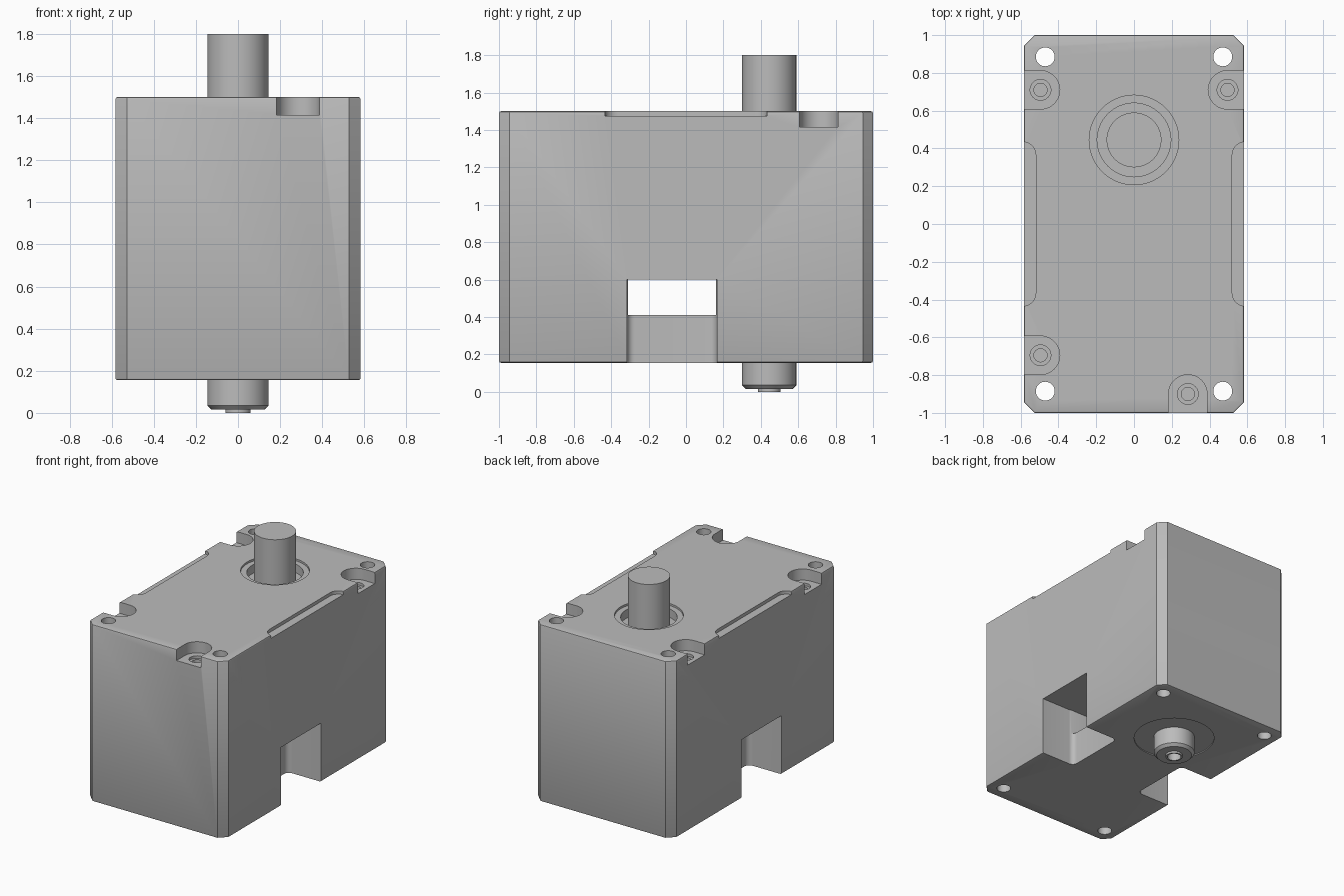
import bpy, bmesh, math

if "Cube" in bpy.data.objects:
    bpy.data.objects.remove(bpy.data.objects["Cube"])

grey = bpy.data.materials.new("housing grey")
grey.use_nodes = True
grey.diffuse_color = (0.5, 0.5, 0.5, 1)
grey.node_tree.nodes["Principled BSDF"].inputs["Base Color"].default_value = (0.5, 0.5, 0.5, 1)

HALF_X, HALF_Y, BASE, TOP = 0.582, 1.0, 0.155, 1.5
SHAFT_Y = 0.445


def finish(name, bm):
    bmesh.ops.recalc_face_normals(bm, faces=bm.faces)
    mesh = bpy.data.meshes.new(name)
    bm.to_mesh(mesh)
    bm.free()
    mesh.materials.append(grey)
    obj = bpy.data.objects.new(name, mesh)
    bpy.context.collection.objects.link(obj)
    return obj


def prism(name, outline, z0, z1):
    """Extrude a flat outline from z0 up to z1."""
    bm = bmesh.new()
    face = bm.faces.new([bm.verts.new((x, y, z0)) for x, y in outline])
    extruded = bmesh.ops.extrude_face_region(bm, geom=[face])["geom"]
    for v in extruded:
        if isinstance(v, bmesh.types.BMVert):
            v.co.z = z1
    return finish(name, bm)


def arc(cx, cy, r, start, end, n):
    steps = [math.radians(start + (end - start) * i / n) for i in range(n + 1)]
    return [(cx + r * math.cos(a), cy + r * math.sin(a)) for a in steps]


def disc(name, x, y, r, z0, z1, n=48):
    return prism(name, arc(x, y, r, 0, 360, n)[:-1], z0, z1)


def slot(name, x, y, r, direction, z0, z1):
    """A round-ended pocket that runs out past the wall in a direction."""
    outline = arc(x, y, r, direction + 90, direction + 270, 24)
    dx, dy = math.cos(math.radians(direction)), math.sin(math.radians(direction))
    for px, py in (outline[-1], outline[0]):
        outline.append((px + dx * 0.3, py + dy * 0.3))
    return prism(name, outline, z0, z1)


def apply_modifiers(obj):
    bpy.context.view_layer.objects.active = obj
    for mod in list(obj.modifiers):
        bpy.ops.object.modifier_apply(modifier=mod.name)


def cut(obj, cutter):
    mod = obj.modifiers.new("cut", "BOOLEAN")
    mod.operation, mod.solver, mod.object = "DIFFERENCE", "EXACT", cutter
    apply_modifiers(obj)
    bpy.data.objects.remove(cutter)


def smooth(obj):
    bpy.ops.object.select_all(action="DESELECT")
    obj.select_set(True)
    bpy.context.view_layer.objects.active = obj
    bpy.ops.object.shade_smooth_by_angle(angle=math.radians(25))


# Housing: a block with chamfered corners and softened rims
c = 0.055
quarter = [(HALF_X, HALF_Y - c), (HALF_X - c, HALF_Y)]
outline = quarter + [(-x, y) for x, y in reversed(quarter)]
outline += [(-x, -y) for x, y in outline]
housing = prism("housing", outline, BASE, TOP)
bevel = housing.modifiers.new("rim", "BEVEL")
bevel.width, bevel.segments = 0.01, 2
bevel.limit_method, bevel.angle_limit = "ANGLE", math.radians(60)
apply_modifiers(housing)

# Corner bolt holes right through
for sx in (-1, 1):
    for sy in (-1, 1):
        cut(housing, disc("bolt_hole", sx * 0.47, sy * 0.885, 0.05, 0, 2, 32))

# Screw pockets open to the nearest wall, each with a stepped screw hole
for x, y, direction in ((-0.495, 0.71, 180), (0.495, 0.71, 0),
                        (-0.495, -0.695, 180), (0.285, -0.9, 270)):
    cut(housing, slot("pocket", x, y, 0.102, direction, 1.415, 1.7))
    cut(housing, disc("screw_seat", x, y, 0.055, 1.395, 1.6, 32))
    cut(housing, disc("screw_hole", x, y, 0.035, 1.3, 1.6, 24))

# Shallow steps along both long top edges
for s in (-1, 1):
    edge = arc(0.59, 0.365, 0.07, 90, 180, 10)
    edge += [(x, -y) for x, y in reversed(edge)] + [(0.7, -0.435), (0.7, 0.435)]
    cut(housing, prism("edge_step", [(s * x, y) for x, y in edge], 1.475, 1.7))

# Lower side notches, joined by a tunnel above the central block
for s in (-1, 1):
    notch = [(0.8, -0.315)] + arc(0.34, -0.275, 0.04, 270, 180, 6)
    notch += arc(0.34, 0.125, 0.04, 180, 90, 6) + [(0.8, 0.165)]
    cut(housing, prism("notch", [(s * x, y) for x, y in notch], 0, 0.6))
cut(housing, prism("tunnel", [(-0.5, -0.31), (0.5, -0.31), (0.5, 0.16), (-0.5, 0.16)], 0.41, 0.6))

# Shaft seat on top, seal ring groove below
cut(housing, disc("shaft_recess", 0, SHAFT_Y, 0.237, 1.485, 1.7, 64))
cut(housing, disc("shaft_bore", 0, SHAFT_Y, 0.195, 1.42, 1.7, 64))
cut(housing, disc("lower_recess", 0, SHAFT_Y, 0.285, 0, BASE + 0.008, 64))
smooth(housing)

# Output shaft, passing through the housing
shaft = disc("output_shaft", 0, SHAFT_Y, 0.145, 0.1, 1.8, 64)
smooth(shaft)

# Lower hub: turned profile with a chamfered end and a bored tip
bm = bmesh.new()
profile = [(0.145, 0.25), (0.145, 0.035), (0.125, 0.015), (0.06, 0.015),
           (0.06, 0), (0.048, 0), (0.048, 0.09), (0, 0.09)]
verts = [bm.verts.new((r, SHAFT_Y, z)) for r, z in profile]
edges = [bm.edges.new(pair) for pair in zip(verts, verts[1:])]
bmesh.ops.spin(bm, geom=verts + edges, cent=(0, SHAFT_Y, 0), axis=(0, 0, 1),
               angle=math.tau, steps=64)
bmesh.ops.remove_doubles(bm, verts=bm.verts, dist=0.0005)
hub = finish("lower_hub", bm)
# The plain shaft starts above the bore of the hub
for v in shaft.data.vertices:
    if v.co.z < 0.2:
        v.co.z = 0.25
smooth(hub)
